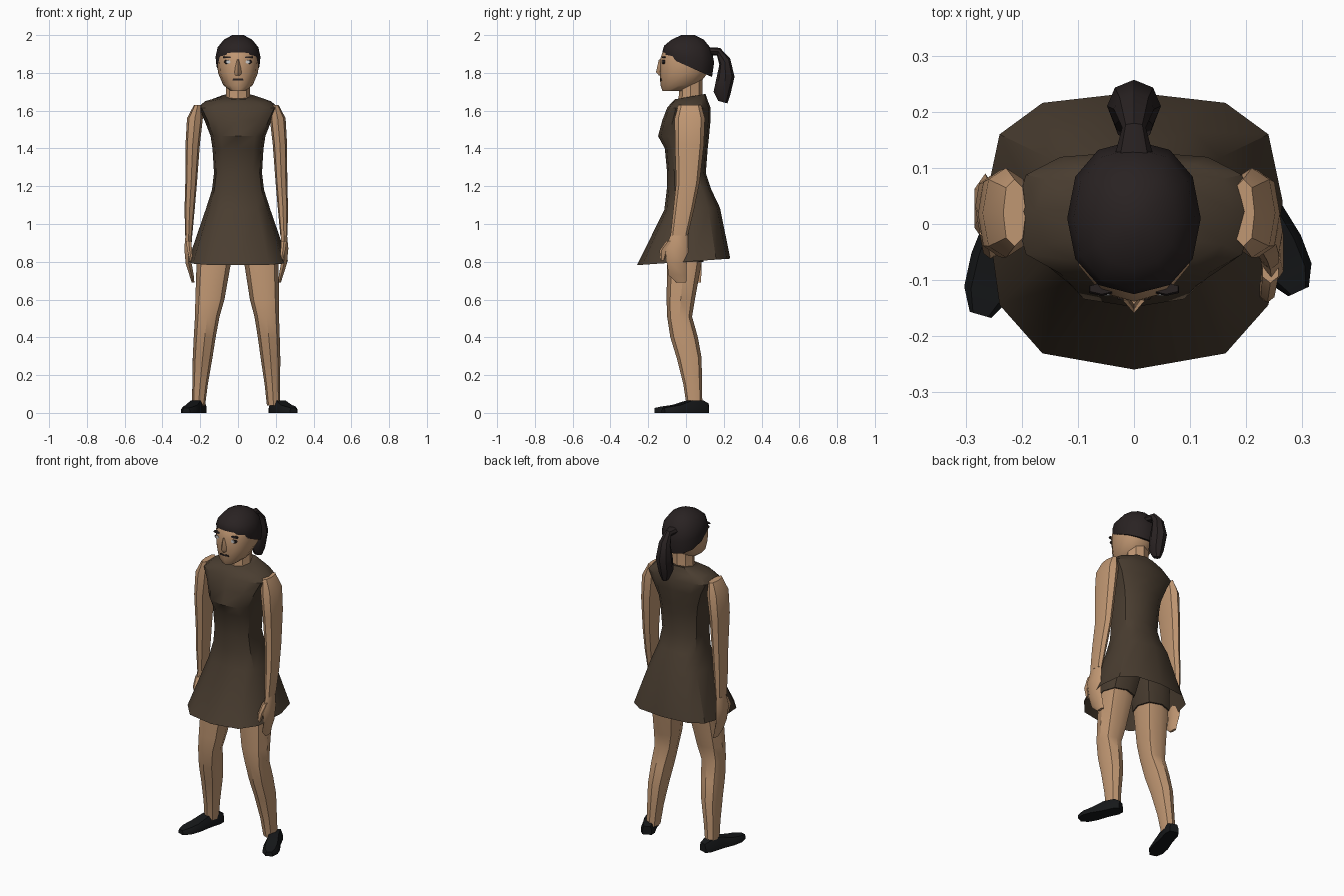
import bpy, bmesh
from math import sin, cos, pi, radians
from mathutils import Matrix, Vector


def material(name, rgb):
    m = bpy.data.materials.new(name)
    m.diffuse_color = (*rgb, 1)
    return m


SKIN = material("skin", (0.53, 0.31, 0.17))
CLOTH = material("brown_cloth", (0.068, 0.047, 0.03))
HAIR = material("dark_hair", (0.022, 0.016, 0.016))
SHOE = material("black_leather", (0.008, 0.009, 0.01))
WHITE = material("eye_white", (0.75, 0.75, 0.75))


def oval(cx, cy, cz, rx, front, back=None, tilt=0, n=8, p=1.0):
    """Closed ring, separate front/back depth, tilted about the x axis."""
    back = front if back is None else back
    t, pts = radians(tilt), []
    for i in range(n):
        a = 2 * pi * i / n
        s, c = sin(a), -cos(a)
        px = rx * abs(s) ** p * (1 if s > 0 else -1)
        py = (front if c < 0 else back) * abs(c) ** p * (1 if c > 0 else -1)
        pts.append((cx + px, cy + py * cos(t), cz + py * sin(t)))
    return pts


def loft(name, rings, mat, start=True, end=True, angle=38, matrix=None):
    """Skin a list of equal-sized rings, with optional end caps."""
    bm = bmesh.new()
    vs = [[bm.verts.new(p) for p in r] for r in rings]
    n = len(vs[0])
    for a, b in zip(vs, vs[1:]):
        for i in range(n):
            j = (i + 1) % n
            bm.faces.new((a[i], a[j], b[j], b[i]))
    if start:
        bm.faces.new(vs[0])
    if end:
        bm.faces.new(vs[-1])
    bmesh.ops.recalc_face_normals(bm, faces=bm.faces)
    if matrix:
        bm.transform(matrix)
    me = bpy.data.meshes.new(name)
    bm.to_mesh(me)
    bm.free()
    me.materials.append(mat)
    ob = bpy.data.objects.new(name, me)
    bpy.context.collection.objects.link(ob)
    bpy.ops.object.select_all(action='DESELECT')
    ob.select_set(True)
    bpy.context.view_layer.objects.active = ob
    bpy.ops.object.shade_smooth_by_angle(angle=radians(angle))
    return ob


# Dress: flared skirt, waist, bust, shoulders (y, z, half width, front, back, tilt)
dress = [(.04, .803, .265, .30, .195, 4), (.02, 1.08, .17, .135, .16, 2),
         (.01, 1.18, .138, .112, .125, 0), (0, 1.27, .127, .10, .105, 0),
         (0, 1.40, .135, .112, .115, 0), (0, 1.465, .145, .148, .122, 0),
         (.02, 1.55, .178, .145, .11, 0), (.02, 1.615, .213, .12, .11, 0),
         (.025, 1.65, .175, .10, .09, 3), (.025, 1.675, .085, .085, .08, 10)]
loft("dress", [oval(0, y, z, w, f, b, t, 12, .7) for y, z, w, f, b, t in dress],
     CLOTH, start=False)

# Neck and head
loft("neck", [oval(0, .025, 1.62, .075, .07), oval(0, .025, 1.68, .064, .063),
              oval(0, .025, 1.78, .064, .063)], SKIN)
head = [(-.06, 1.705, .04, .065, .06), (-.035, 1.735, .078, .10, .10),
        (0, 1.80, .106, .14, .115), (0, 1.87, .112, .138, .13),
        (.005, 1.93, .10, .122, .115), (.01, 1.975, .06, .07, .07)]
loft("head", [oval(0, y, z, w, f, b, 0, 12, .9) for y, z, w, f, b in head], SKIN)

# Hair cap with slanted hairline
cap = [(.01, 1.835, .114, .145, .14, -24), (.01, 1.885, .119, .138, .142, -12),
       (.01, 1.935, .108, .126, .125, -4), (.01, 1.975, .076, .088, .085, 0),
       (.01, 2.0, .03, .035, .035, 0)]
loft("hair_cap", [oval(0, y, z, w, f, b, t, 12, .9) for y, z, w, f, b, t in cap], HAIR)

# Ponytail arcing out and down
tail = [(.12, 1.915, .035, .02, 90), (.172, 1.912, .021, .022, 70),
        (.205, 1.86, .036, .033, 30), (.21, 1.78, .048, .047, 0),
        (.19, 1.69, .04, .045, -12), (.195, 1.645, .02, .025, -15)]
loft("ponytail", [oval(0, y, z, w, d, d, t) for y, z, w, d, t in tail], HAIR)

# Nose and mouth
loft("nose", [oval(0, -.13, 1.785, .018, .012, n=4), oval(0, -.137, 1.803, .019, .022, n=4),
              oval(0, -.132, 1.87, .008, .012, n=4)], SKIN)
loft("mouth", [oval(0, -.13, 1.761, .034, .008, n=6), oval(0, -.13, 1.771, .03, .009, n=6)],
     HAIR)

# Eyes and brows
for side, s in (("left", -1), ("right", 1)):
    x = s * .052
    loft(side + "_eye_rim", [oval(x, -.112, 1.858, .023, .013, .013, 90),
                             oval(x, -.124, 1.858, .021, .011, .011, 90)], HAIR)
    loft(side + "_eye", [oval(x, -.115, 1.858, .016, .011, .011, 90),
                         oval(x, -.127, 1.858, .012, .009, .009, 90)], WHITE)
    loft(side + "_brow", [oval(x * 1.1, -.118, 1.88, .027, .01, n=6),
                          oval(x * 1.1, -.115, 1.888, .025, .01, n=6)], HAIR)

# Limb profiles (x, y, z, half width, half depth)
arm = [(.195, .02, 1.63, .02, .06), (.21, .02, 1.56, .042, .08),
       (.222, .018, 1.42, .038, .077), (.23, .01, 1.22, .031, .062),
       (.238, -.012, 1.08, .027, .055), (.243, -.036, .94, .019, .046)]
hand = [(.243, -.036, .94, .019, .046), (.247, -.05, .87, .022, .062),
        (.243, -.048, .79, .018, .052), (.228, -.045, .73, .013, .048),
        (.22, -.025, .69, .008, .026)]
thumb = [(.243, -.08, .91, .016, .025), (.238, -.118, .86, .014, .022),
         (.228, -.125, .80, .008, .01)]
shorts = [(.085, .02, 1.03, .09, .10), (.105, .01, .92, .105, .105),
          (.122, -.005, .80, .097, .097)]
leg = [(.115, 0, .90, .095, .098), (.125, -.01, .78, .09, .09), (.14, -.028, .60, .077, .075),
       (.152, -.034, .51, .065, .066), (.163, -.01, .40, .058, .073),
       (.172, .017, .29, .052, .066), (.182, .035, .15, .041, .049),
       (.188, .045, .04, .035, .042)]


def limb(name, profile, mat, s, is_arm, n=8):
    """Right side as listed; left arm swings back, left leg steps out."""
    rings = []
    for x, y, z, w, d in profile:
        if s < 0 and is_arm:
            x += .018
            y += .078 * min(1, max(0, (1.3 - z) / .4))
        elif s < 0:
            x += .022 * (1 - z)
        rings.append(oval(s * x, y, z, w, d, d, 0, n, .85))
    loft(name, rings, mat)


# Shoe sections (distance from heel, half width, height)
shoe = [(0, .026, .05), (.03, .038, .065), (.10, .038, .066),
        (.17, .046, .042), (.225, .042, .034), (.262, .02, .026)]

for side, s in (("left", -1), ("right", 1)):
    limb(side + "_arm", arm, SKIN, s, True)
    limb(side + "_hand", hand, SKIN, s, True, 6)
    limb(side + "_thumb", thumb, SKIN, s, True, 6)
    limb(side + "_short_leg", shorts, CLOTH, s, False)
    limb(side + "_leg", leg, SKIN, s, False)
    rings = [[(-w, -d, 0), (-w, -d, h * .5), (-w * .7, -d, h),
              (w * .7, -d, h), (w, -d, h * .5), (w, -d, 0)] for d, w, h in shoe]
    heel = Vector((.186, .11, 0)) if s > 0 else Vector((-.194, .115, 0))
    turn, length = (25, .97) if s > 0 else (-16, 1.1)
    loft(side + "_shoe", rings, SHOE, matrix=Matrix.Translation(heel)
         @ Matrix.Rotation(radians(turn), 4, 'Z') @ Matrix.Diagonal((1, length, 1, 1)))
